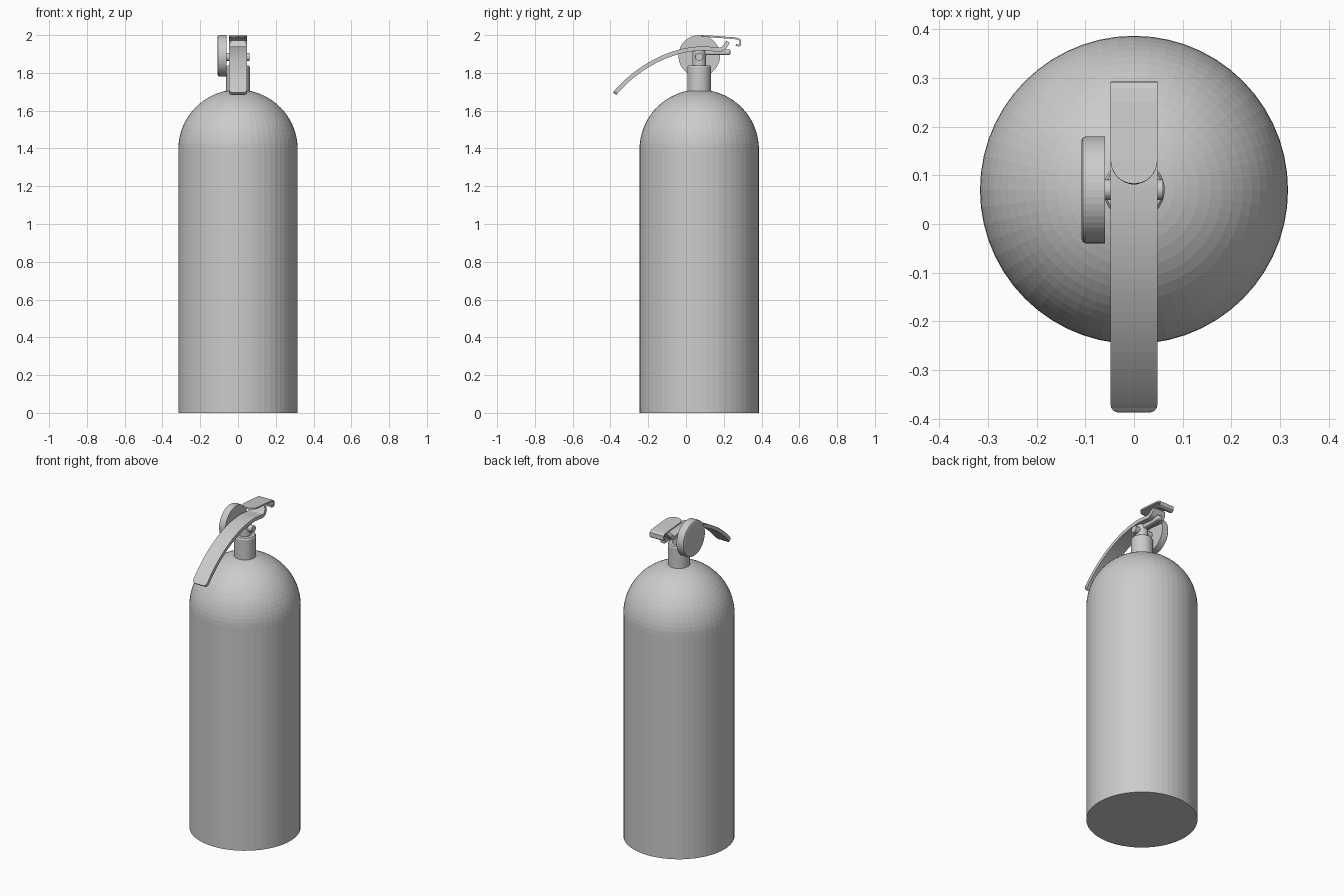
import bpy, bmesh, math
from mathutils import Vector
from mathutils.geometry import interpolate_bezier

cube = bpy.data.objects.get("Cube")
if cube:
    bpy.data.objects.remove(cube, do_unlink=True)

grey = bpy.data.materials.new("plain_grey")
grey.use_nodes = True
COLOUR = (0.6, 0.6, 0.6, 1)
grey.diffuse_color = COLOUR
grey.node_tree.nodes["Principled BSDF"].inputs["Base Color"].default_value = COLOUR

AXIS_Y = 0.07  # centre line of the tank


def finish(name, bm):
    bmesh.ops.recalc_face_normals(bm, faces=bm.faces)
    mesh = bpy.data.meshes.new(name)
    bm.to_mesh(mesh)
    bm.free()
    obj = bpy.data.objects.new(name, mesh)
    bpy.context.collection.objects.link(obj)
    mesh.materials.append(grey)
    return obj


def lathe(name, profile, segments, along_x=False, z=0.0):
    """Revolve (radius, height) points about z, or about x, closing both ends."""
    bm = bmesh.new()
    rings = []
    for r, h in profile:
        ring = []
        for i in range(segments):
            a = math.tau * i / segments
            u, v = r * math.cos(a), r * math.sin(a)
            co = (h, AXIS_Y + u, z + v) if along_x else (u, AXIS_Y + v, z + h)
            ring.append(bm.verts.new(co))
        rings.append(ring)
    for low, high in zip(rings, rings[1:]):
        for i in range(segments):
            j = (i + 1) % segments
            bm.faces.new((low[i], low[j], high[j], high[i]))
    bm.faces.new(rings[0])
    bm.faces.new(rings[-1])
    return finish(name, bm)


def strap(name, rows, thickness):
    """Bent metal strip from rows of (half width, y, z)."""
    bm = bmesh.new()
    pairs = [[bm.verts.new((s * w, y, z)) for s in (-1, 1)] for w, y, z in rows]
    for a, b in zip(pairs, pairs[1:]):
        bm.faces.new((a[0], a[1], b[1], b[0]))
    obj = finish(name, bm)
    solid = obj.modifiers.new("thickness", "SOLIDIFY")
    solid.thickness = thickness
    solid.offset = 0
    solid.use_even_offset = True
    return obj


# Tank with a hemispherical shoulder
R, SHOULDER = 0.316, 1.395
dome = [(R * math.cos(a), SHOULDER + R * math.sin(a))
        for a in (math.radians(5 * k) for k in range(18))]
lathe("tank", [(R, 0)] + dome + [(0.01, SHOULDER + R)], 56)

# Valve neck and stem
lathe("valve_neck", [(0.063, 1.69), (0.063, 1.83), (0.058, 1.838)], 32)
lathe("valve_stem", [(0.036, 1.83), (0.036, 1.925)], 24)

# Cross pin carrying the gauge
lathe("cross_pin", [(0.021, -0.07), (0.021, 0.06)], 24, True, 1.885)

# Round gauge with a softened outer rim
lathe("gauge", [(0.11, -0.06), (0.11, -0.098), (0.107, -0.105), (0.1, -0.108)],
      48, True, 1.89)

# Long curved carrying handle, rounded at its free end and hooked at the other
W = 0.048
arc = interpolate_bezier(Vector((-0.378, 1.69)), Vector((-0.26, 1.83)),
                         Vector((-0.08, 1.93)), Vector((0.10, 1.93)), 24)
tip = [(0.034, -0.378, 1.69), (0.042, -0.375, 1.694), (0.047, -0.369, 1.7)]
hook = [(W, 0.18, 1.922), (W, 0.2, 1.93), (0.045, 0.212, 1.948), (0.034, 0.222, 1.965)]
strap("carrying_handle", tip + [(W, p.x, p.y) for p in arc[1:]] + hook, 0.022)

# Narrow rod below the handle
bm = bmesh.new()
bmesh.ops.create_cube(bm, size=1)
for v in bm.verts:
    v.co = (v.co.x * 0.034, 0.145 + v.co.y * 0.18, 1.91 + v.co.z * 0.03)
rod = finish("support_rod", bm)
bevel = rod.modifiers.new("round", "BEVEL")
bevel.width = 0.009
bevel.segments = 3

# Squeeze lever with a semicircular start and a turned-down end
start = []
for k in range(9):
    a = math.radians(3 + 87 * k / 8)
    start.append((W * math.sin(a), 0.13 - W * math.cos(a), 1.996 - 0.003 * k / 8))
turned = [(W, 0.25, 1.984), (W, 0.276, 1.98), (W, 0.287, 1.972),
          (W, 0.288, 1.95), (W, 0.28, 1.944), (W, 0.264, 1.948)]
strap("squeeze_lever", start + turned, 0.009)
